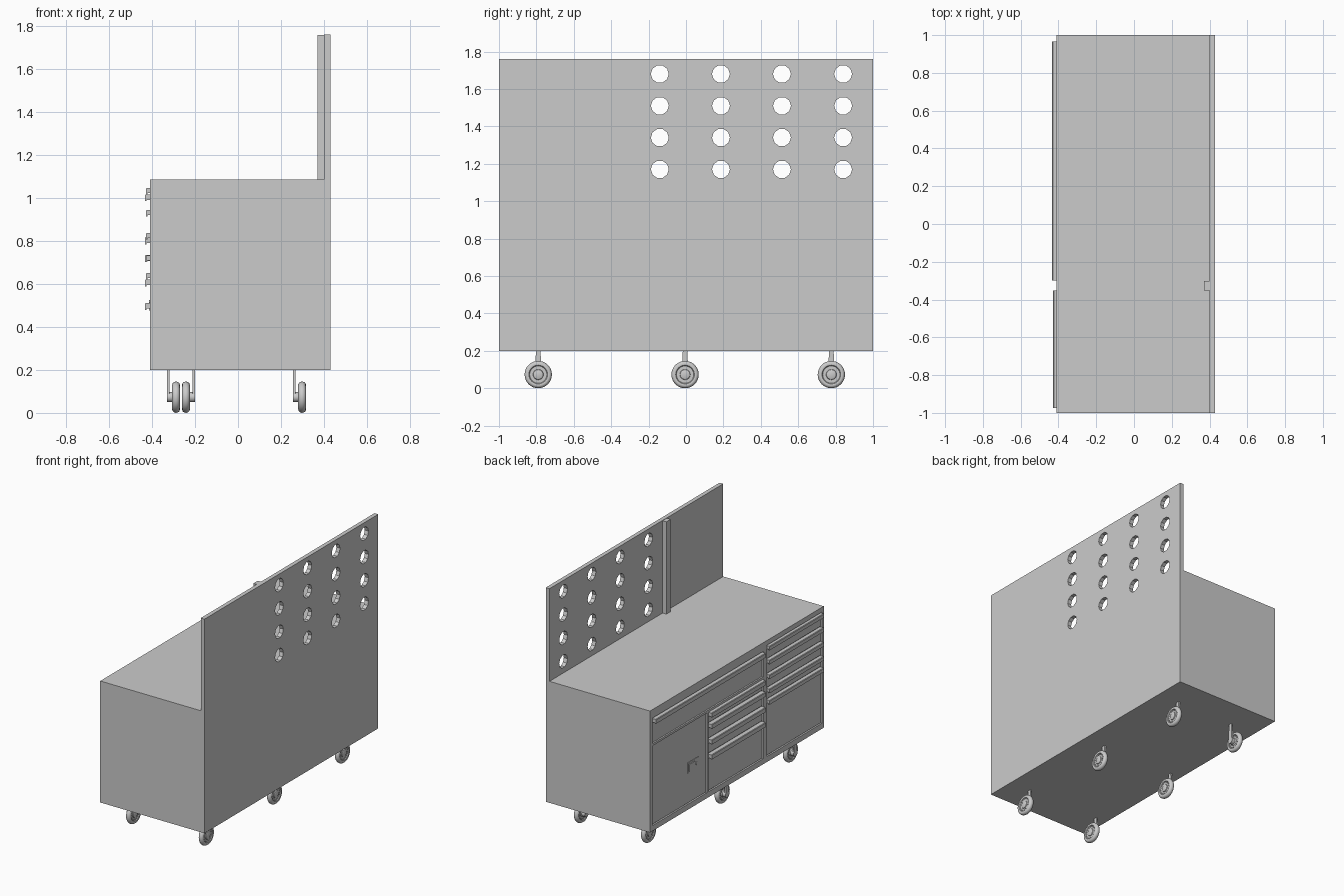
import bpy, bmesh, math
from mathutils import Matrix, Vector

if "Cube" in bpy.data.objects:
    bpy.data.objects.remove(bpy.data.objects["Cube"])


def make(name, bm):
    bmesh.ops.recalc_face_normals(bm, faces=bm.faces[:])
    me = bpy.data.meshes.new(name)
    bm.to_mesh(me)
    bm.free()
    ob = bpy.data.objects.new(name, me)
    bpy.context.collection.objects.link(ob)
    return ob


def extrude_y(name, profile, y0, y1):
    """Extrude an (x, z) profile along y."""
    bm = bmesh.new()
    face = bm.faces.new([bm.verts.new((x, y0, z)) for x, z in profile])
    ext = bmesh.ops.extrude_face_region(bm, geom=[face])
    bmesh.ops.translate(bm, vec=(0, y1 - y0, 0),
                        verts=[g for g in ext["geom"] if isinstance(g, bmesh.types.BMVert)])
    return make(name, bm)


def box(name, x0, x1, y0, y1, z0, z1):
    return extrude_y(name, [(x0, z0), (x1, z0), (x1, z1), (x0, z1)], y0, y1)


def add_cyl(bm, r, depth, centre, n):
    m = Matrix.Translation(centre) @ Matrix.Rotation(math.pi / 2, 4, 'Y')
    bmesh.ops.create_cone(bm, cap_ends=True, segments=n, radius1=r, radius2=r,
                          depth=depth, matrix=m)


FRONT, FACE = -0.41, -0.398      # frame front and recessed cabinet face

# Cabinet with tall back board
cabinet = extrude_y("cabinet", [(FACE, 0.2), (0.43, 0.2), (0.43, 1.76), (0.40, 1.76),
                                (0.40, 1.085), (FACE, 1.085)], -1, 1)

# Round holes through the back board
bm = bmesh.new()
for y in (-0.14, 0.187, 0.513, 0.84):
    for z in (1.17, 1.34, 1.51, 1.68):
        add_cyl(bm, 0.048, 0.2, (0.415, y, z), 10)
cutter = make("hole_cutter", bm)
cutter.hide_render = True
mod = cabinet.modifiers.new("holes", 'BOOLEAN')
mod.object, mod.operation, mod.solver = cutter, 'DIFFERENCE', 'EXACT'
bpy.context.view_layer.objects.active = cabinet
bpy.ops.object.modifier_apply(modifier="holes")
bpy.data.objects.remove(cutter)

# Upright strip on the back board
box("back_board_strip", 0.37, 0.402, -0.352, -0.302, 1.084, 1.757)

# Front frame around the drawer columns
for name, y0, y1, z0, z1 in (
        ("frame_left", 0.97, 1, 0.2, 1.085), ("frame_right", -1, -0.978, 0.2, 1.085),
        ("frame_bottom", -0.978, 0.97, 0.2, 0.24), ("frame_top", -0.978, 0.97, 1.05, 1.085),
        ("frame_top_filler", -0.305, 0.97, 1.022, 1.05),
        ("frame_divider", -0.348, -0.305, 0.24, 1.05),
        ("frame_rail", -0.305, 0.97, 0.82, 0.836),
        ("door_divider", 0.325, 0.345, 0.24, 0.82)):
    box(name, FRONT, FACE + 0.002, y0, y1, z0, z1)


def drawers(name, y0, y1, handle_z, bottom, reach, h):
    """Stack of drawer fronts, each with a full-width handle on its top edge."""
    for i, z in enumerate(handle_z):
        below = handle_z[i + 1] + h + 0.006 if i + 1 < len(handle_z) else bottom
        box(f"{name}_drawer_{i + 1}", -0.404, FACE + 0.002, y0 + 0.004, y1 - 0.004, below, z + h)
        extrude_y(f"{name}_handle_{i + 1}",
                  [(-0.402, z + h), (-reach + 0.004, z + h), (-reach, z + h - 0.004),
                   (-reach, z - h), (-reach + 0.008, z - h), (-reach + 0.008, z - h + 0.006),
                   (-0.402, z - h + 0.006)], y0, y1)


drawers("right", -0.975, -0.352, [1.03, 0.928, 0.821, 0.718, 0.635], 0.245, 0.428, 0.0145)
drawers("wide", -0.30, 0.965, [1.0], 0.84, 0.433, 0.016)
drawers("middle", -0.30, 0.322, [0.80, 0.717, 0.604, 0.495], 0.245, 0.433, 0.0165)

# Cupboard door and its latch
box("cupboard_door", -0.404, FACE + 0.002, 0.35, 0.965, 0.245, 0.816)
box("latch_plate", -0.408, -0.402, 0.44, 0.56, 0.462, 0.538)
box("latch_paddle", -0.413, -0.402, 0.485, 0.55, 0.475, 0.525)
bm = bmesh.new()
add_cyl(bm, 0.012, 0.012, (-0.407, 0.462, 0.5), 16)
make("latch_lock", bm)

# Wheel cross-section as (x offset, radius), revolved around the axle
WHEEL = [(0.0, 0), (0.0, 0.02), (0.004, 0.026), (0.009, 0.028), (0.009, 0.046), (0.003, 0.05),
         (0.001, 0.058), (0.004, 0.066), (0.011, 0.071), (0.019, 0.073), (0.027, 0.071),
         (0.034, 0.066), (0.037, 0.058), (0.035, 0.05), (0.029, 0.046), (0.029, 0.028),
         (0.034, 0.026), (0.037, 0.02), (0.037, 0)]
AXLE = 0.073


def caster(name, x, y, d):
    """Single-arm caster: arm outer face at x, wheel on the d side of it."""
    # Wheel
    bm = bmesh.new()
    vs = [bm.verts.new((x + d * (0.023 + o), y, AXLE + r)) for o, r in WHEEL]
    es = [bm.edges.new(p) for p in zip(vs, vs[1:])]
    bmesh.ops.spin(bm, geom=vs + es, cent=(x, y, AXLE), axis=(1, 0, 0),
                   angle=2 * math.pi, steps=32, use_merge=True)
    bmesh.ops.remove_doubles(bm, verts=bm.verts[:], dist=1e-5)
    # Ring of small bolts on both faces
    for k in range(16):
        a = math.tau * k / 16
        add_cyl(bm, 0.003, 0.030, (x + d * 0.0415, y + 0.042 * math.cos(a),
                                   AXLE + 0.042 * math.sin(a)), 6)
    wheel = make(name + "_wheel", bm)
    # Axle hub
    bm = bmesh.new()
    add_cyl(bm, 0.023, 0.026, (x + d * 0.013, y, AXLE), 24)
    hub = make(name + "_hub", bm)
    for ob in (wheel, hub):
        bpy.ops.object.select_all(action='DESELECT')
        ob.select_set(True)
        bpy.context.view_layer.objects.active = ob
        bpy.ops.object.shade_smooth_by_angle(angle=math.radians(35))
    # Tapered arm up to the cabinet
    bm = bmesh.new()
    outline = [(-0.018, AXLE), (0.018, AXLE), (0.012, 0.203), (-0.012, 0.203)]
    face = bm.faces.new([bm.verts.new((x, y + u, z)) for u, z in outline])
    ext = bmesh.ops.extrude_face_region(bm, geom=[face])
    bmesh.ops.translate(bm, vec=(d * 0.011, 0, 0),
                        verts=[g for g in ext["geom"] if isinstance(g, bmesh.types.BMVert)])
    make(name + "_arm", bm)


for row, y in (("right", -0.79), ("middle", -0.005), ("left", 0.777)):
    caster(f"back_{row}_caster", 0.256, y, 1)
    if row == "left":
        caster("front_left_caster", -0.2, y, -1)
    else:
        caster(f"front_{row}_caster", -0.33, y, 1)
